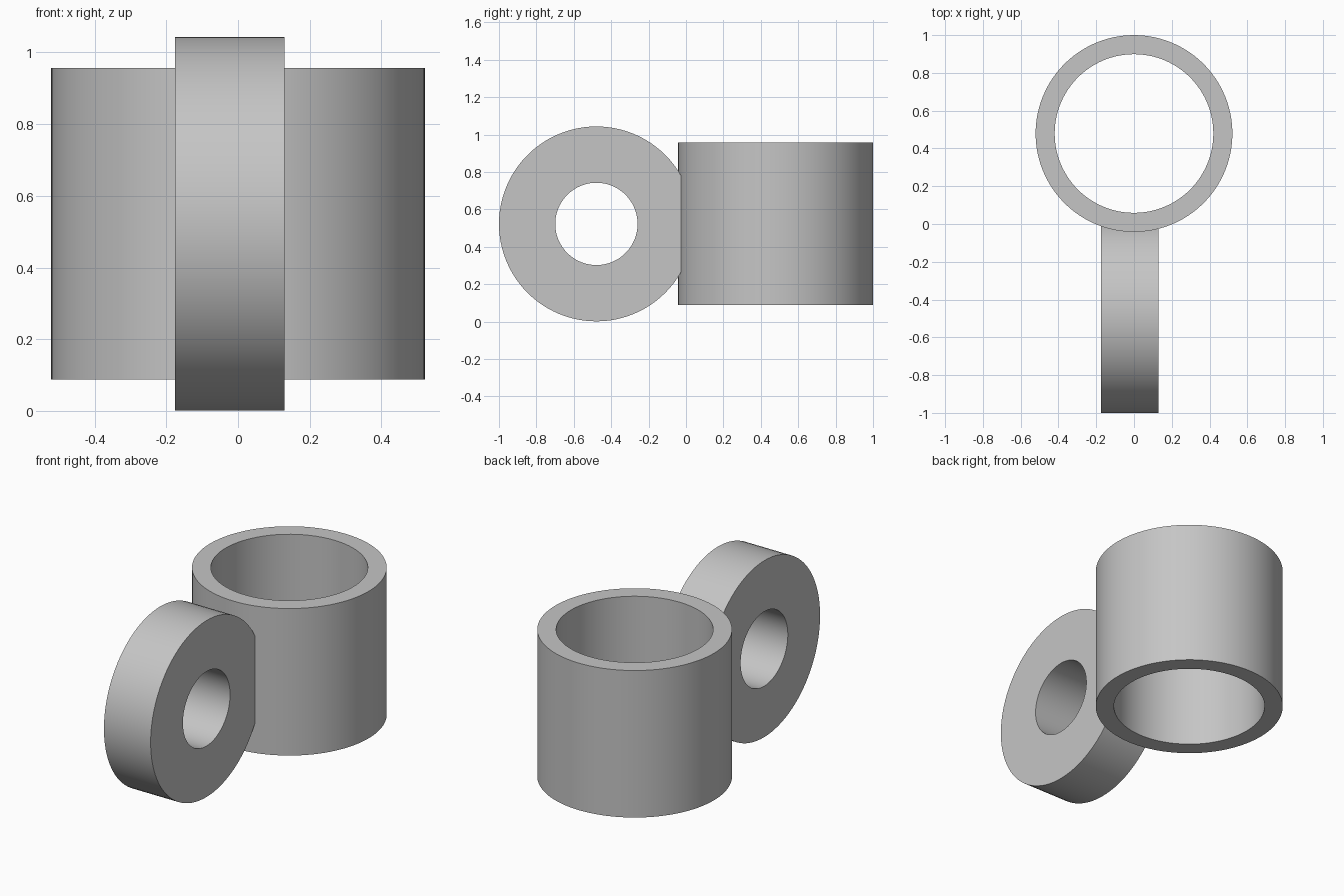
import bpy, bmesh, math
from mathutils import Matrix, Vector

cube = bpy.data.objects.get("Cube")
if cube:
    bpy.data.objects.remove(cube, do_unlink=True)

# Single plain grey
grey = bpy.data.materials.new("plain grey")
grey.use_nodes = True
colour = (0.56, 0.56, 0.56, 1)
grey.diffuse_color = colour
grey.node_tree.nodes["Principled BSDF"].inputs["Base Color"].default_value = colour


def ring(name, outer, inner, length, matrix, segments=96):
    """Hollow cylinder made by spinning a rectangular section about its axis."""
    bm = bmesh.new()
    h = length / 2
    section = [(inner, -h), (outer, -h), (outer, h), (inner, h)]
    verts = [bm.verts.new((r, 0, z)) for r, z in section]
    edges = [bm.edges.new((verts[i], verts[(i + 1) % 4])) for i in range(4)]
    bmesh.ops.spin(bm, geom=verts + edges, cent=(0, 0, 0), axis=(0, 0, 1),
                   angle=math.tau, steps=segments, use_merge=True)
    bmesh.ops.remove_doubles(bm, verts=bm.verts, dist=0.0001)
    bmesh.ops.recalc_face_normals(bm, faces=bm.faces)
    mesh = bpy.data.meshes.new(name)
    bm.to_mesh(mesh)
    bm.free()
    mesh.materials.append(grey)
    obj = bpy.data.objects.new(name, mesh)
    bpy.context.collection.objects.link(obj)
    obj.matrix_world = matrix
    bpy.ops.object.select_all(action="DESELECT")
    obj.select_set(True)
    bpy.context.view_layer.objects.active = obj
    bpy.ops.object.shade_smooth_by_angle(angle=math.radians(30))
    return obj


# Upright open sleeve at the back
ring("upright_sleeve", 0.521, 0.42, 0.868,
     Matrix.Translation(Vector((0, 0.479, 0.522))))

# Thick handle disc at the front, its rim sunk into the sleeve wall
ring("handle_disc", 0.521, 0.22, 0.305,
     Matrix.Translation(Vector((-0.023, -0.479, 0.522)))
     @ Matrix.Rotation(math.radians(90), 4, "Y"))
